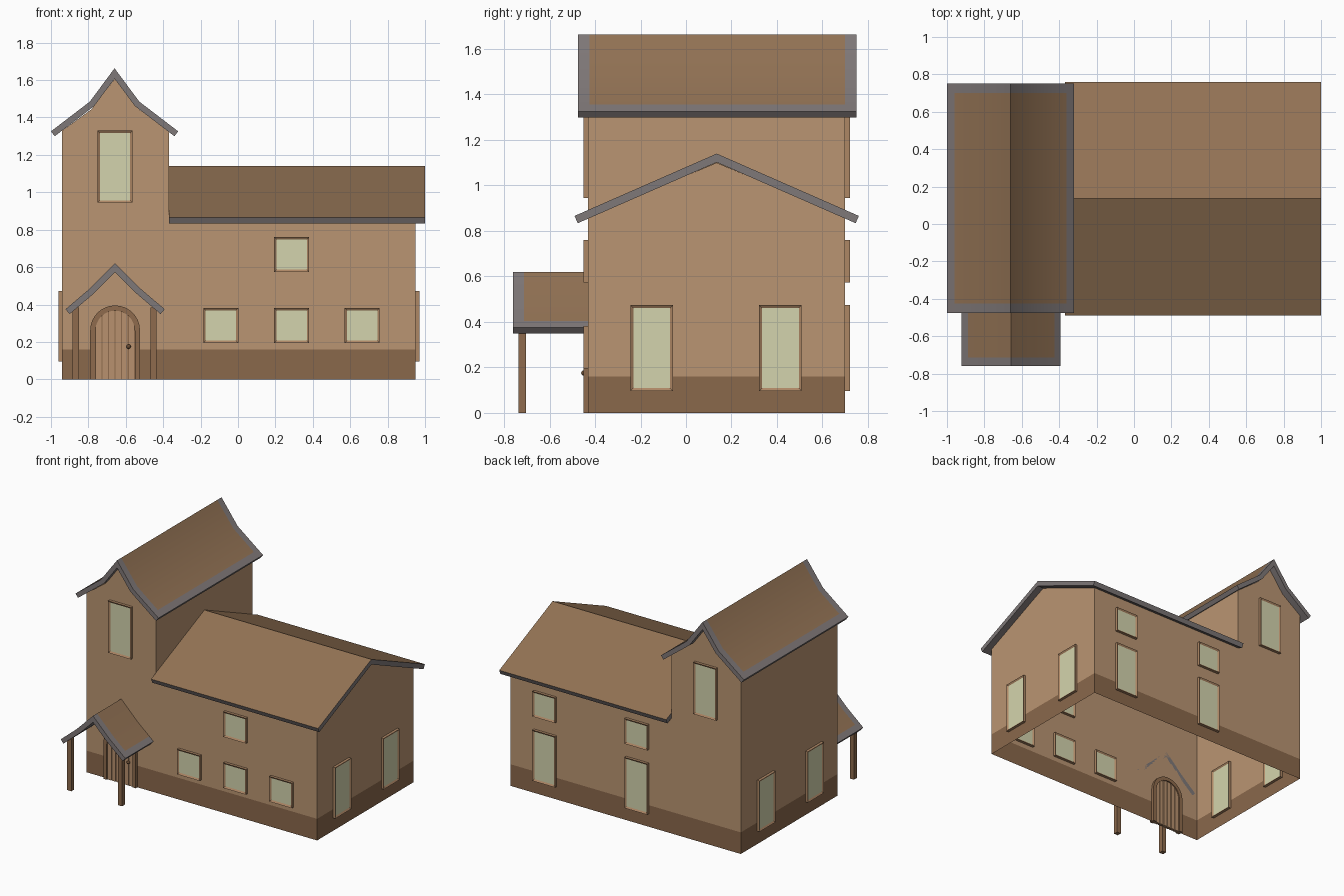
import bpy, bmesh, math
from mathutils import Vector

if "Cube" in bpy.data.objects:
    bpy.data.objects.remove(bpy.data.objects["Cube"])


def mat(name, rgb):
    lin = [((c / 255 + 0.055) / 1.055) ** 2.4 for c in rgb]
    m = bpy.data.materials.new(name)
    m.diffuse_color = (*lin, 1)
    m.use_nodes = True
    m.node_tree.nodes["Principled BSDF"].inputs["Base Color"].default_value = m.diffuse_color
    return m


WALL = mat("tan plaster", (186, 149, 114))
BASE = mat("brown plinth", (138, 104, 75))
ROOF = mat("brown roof", (146, 114, 84))
TRIM = mat("grey trim", (127, 120, 120))
FRAME = mat("window frame", (174, 135, 101))
PANE = mat("pale glass", (212, 212, 173))
WOOD = mat("dark wood", (142, 107, 77))
DOOR = mat("door plank", (184, 145, 110))
KNOB = mat("dark knob", (105, 76, 52))


def finish(name, bm, mats, smooth=False):
    bmesh.ops.recalc_face_normals(bm, faces=bm.faces)
    me = bpy.data.meshes.new(name)
    bm.to_mesh(me)
    bm.free()
    for m in mats:
        me.materials.append(m)
    ob = bpy.data.objects.new(name, me)
    bpy.context.collection.objects.link(ob)
    if smooth:
        bpy.ops.object.select_all(action='DESELECT')
        ob.select_set(True)
        bpy.context.view_layer.objects.active = ob
        bpy.ops.object.shade_smooth_by_angle()
    return ob


def prism(name, polys, y0, y1, material):
    """Extrude x-z polygons from y0 to y1."""
    bm = bmesh.new()
    for p in polys:
        bm.faces.new([bm.verts.new((x, y0, z)) for x, z in p])
    bmesh.ops.remove_doubles(bm, verts=bm.verts, dist=1e-5)
    r = bmesh.ops.extrude_face_region(bm, geom=bm.faces[:], use_keep_orig=True)
    vs = [v for v in r["geom"] if isinstance(v, bmesh.types.BMVert)]
    bmesh.ops.translate(bm, verts=vs, vec=(0, y1 - y0, 0))
    return finish(name, bm, [material])


def roof(name, centre, half, stops, t, border, axis):
    """Gabled slab. half: ridge-to-eave profile; stops: cuts along the ridge."""
    half = [Vector(p) for p in half]
    if border:
        d = (half[-2] - half[-1]).normalized()
        half.insert(-1, half[-1] + d * border)
    outer = [Vector((-p.x, p.y)) for p in reversed(half)] + half[1:]
    n = len(outer)
    norms = []
    for a, b in zip(outer, outer[1:]):
        d = (b - a).normalized()
        norms.append(Vector((-d.y, d.x)))
    inner = []
    for i, p in enumerate(outer):
        a, b = norms[max(i - 1, 0)], norms[min(i, n - 2)]
        m = (a + b).normalized()
        inner.append(p - m * t / m.dot(a))
    bm = bmesh.new()

    def vert(p, l):
        u = centre + p.x
        return bm.verts.new((u, l, p.y) if axis == 'y' else (l, u, p.y))
    top = [[vert(p, l) for p in outer] for l in stops]
    bot = [[vert(p, l) for p in inner] for l in stops]
    last = len(stops) - 1
    panel_row = 1 if border else 0
    for j in range(last):
        for i in range(n - 1):
            f = bm.faces.new((top[j][i], top[j][i + 1], top[j + 1][i + 1], top[j + 1][i]))
            inside = not border or 0 < i < n - 2
            f.material_index = 1 if inside and j == panel_row else 0
            bm.faces.new((bot[j][i], bot[j][i + 1], bot[j + 1][i + 1], bot[j + 1][i]))
        for i in (0, n - 1):
            bm.faces.new((top[j][i], top[j + 1][i], bot[j + 1][i], bot[j][i]))
    for j in (0, last):
        for i in range(n - 1):
            bm.faces.new((top[j][i], top[j][i + 1], bot[j][i + 1], bot[j][i]))
    return finish(name, bm, [TRIM, ROOF], True)


def window(name, x, y, z, h, axis, w=0.187):
    """Framed pane passing through the wall, recessed on both sides."""
    k = 1 if axis == 'y' else 0
    size = Vector((w, w, h))
    size[k] = 0.04
    bm = bmesh.new()
    bmesh.ops.create_cube(bm, size=1)
    for v in bm.verts:
        v.co = Vector((x, y, z)) + Vector(a * b for a, b in zip(v.co, size))
    bm.normal_update()
    panes = [f for f in bm.faces if abs(f.normal[k]) > 0.9]
    bmesh.ops.inset_individual(bm, faces=panes, thickness=0.018, depth=-0.008)
    for f in panes:
        f.material_index = 1
    finish(name, bm, [FRAME, PANE])


# walls: open shell with plinth, main gable and tower
X0, X1, XT, Y0, Y1 = -0.94, 0.95, -0.37, -0.43, 0.70
YC, XC, PL, EAVE, RIDGE, TOP = 0.135, -0.657, 0.16, 0.86, 1.10, 1.33
bm = bmesh.new()


def wall(*pts, base=False):
    f = bm.faces.new([bm.verts.new(p) for p in pts])
    f.material_index = int(base)


corners = [(X0, Y0), (X1, Y0), (X1, Y1), (X0, Y1)]
for i in range(4):
    a, b = corners[i], corners[(i + 1) % 4]
    wall((*a, 0), (*b, 0), (*b, PL), (*a, PL), base=True)
for y in (Y0, Y1):
    wall(*[(x, y, z) for x, z in (
        (X0, PL), (X1, PL), (X1, EAVE), (XT, EAVE), (XT, TOP),
        (XC + 0.125, 1.445), (XC, 1.61), (XC - 0.125, 1.445), (X0, TOP))])
wall((X0, Y0, PL), (X0, Y1, PL), (X0, Y1, TOP), (X0, Y0, TOP))
wall((X1, Y0, PL), (X1, Y1, PL), (X1, Y1, EAVE), (X1, YC, RIDGE), (X1, Y0, EAVE))
wall((XT, Y0, EAVE), (XT, YC, RIDGE), (XT, Y1, EAVE), (XT, Y1, TOP), (XT, Y0, TOP))
bmesh.ops.remove_doubles(bm, verts=bm.verts, dist=1e-5)
finish("walls", bm, [WALL, BASE])

# roofs
roof("main_roof", YC, [(0, 1.14), (0.625, 0.866)], [XT, 1.0], 0.035, 0, 'x')
roof("tower_roof", -0.66, [(0, 1.663), (0.132, 1.485), (0.34, 1.326)],
     [-0.475, -0.425, 0.70, 0.75], 0.033, 0.05, 'y')
roof("porch_roof", XC, [(0, 0.62), (0.132, 0.488), (0.265, 0.375)],
     [-0.76, -0.713, Y0], 0.034, 0.045, 'y')
# the porch panel sits behind its front border, so its second strip is the panel

# porch posts
for side, x in (("left", XC - 0.211), ("right", XC + 0.205)):
    prism("porch_post_" + side, [[(x - 0.017, 0), (x + 0.017, 0),
                                  (x + 0.017, 0.385), (x - 0.017, 0.385)]],
          -0.737, -0.703, WOOD)

# windows
for y, wallname in ((Y0, "front"), (Y1, "back")):
    window(wallname + "_tower_window", XC, y, 1.137, 0.385, 'y')
for i, x in enumerate((-0.092, 0.287, 0.664)):
    window(f"front_window_{i}", x, Y0, 0.288, 0.187, 'y')
window("front_upper_window", 0.287, Y0, 0.667, 0.187, 'y')
for i, x in enumerate((-0.092, 0.664)):
    window(f"back_window_{i}", x, Y1, 0.285, 0.377, 'y')
    window(f"back_upper_window_{i}", x, Y1, 0.667, 0.187, 'y')
for x, wallname in ((X0, "left"), (X1, "right")):
    for i, y in enumerate((-0.151, 0.415)):
        window(f"{wallname}_window_{i}", x, y, 0.285, 0.377, 'x')

# arched door: frame, backing and planks
R, RI, SPRING = 0.133, 0.105, 0.262


def arch(r, n=16):
    pts = [(XC + r * math.cos(math.pi * i / n), SPRING + r * math.sin(math.pi * i / n))
           for i in range(n + 1)]
    return [(XC + r, 0)] + pts + [(XC - r, 0)]


out, inn = arch(R), arch(RI)
prism("door_frame", [[out[i], out[i + 1], inn[i + 1], inn[i]] for i in range(len(out) - 1)],
      -0.45, -0.41, WOOD)
prism("door_backing", [inn], -0.435, -0.425, WOOD)
planks, count, gap = [], 6, 0.003
for i in range(count):
    a = -RI + 2 * RI * i / count + gap
    b = -RI + 2 * RI * (i + 1) / count - gap
    tops = [b + (a - b) * k / 4 for k in range(5)]
    planks.append([(XC + a, 0), (XC + b, 0)] +
                  [(XC + u, SPRING + math.sqrt(RI * RI - u * u)) for u in tops])
prism("door_planks", planks, -0.442, -0.418, DOOR)

# door knob
bm = bmesh.new()
bmesh.ops.create_uvsphere(bm, u_segments=12, v_segments=8, radius=0.012)
bmesh.ops.translate(bm, verts=bm.verts, vec=(-0.585, -0.449, 0.175))
finish("door_knob", bm, [KNOB], True)
